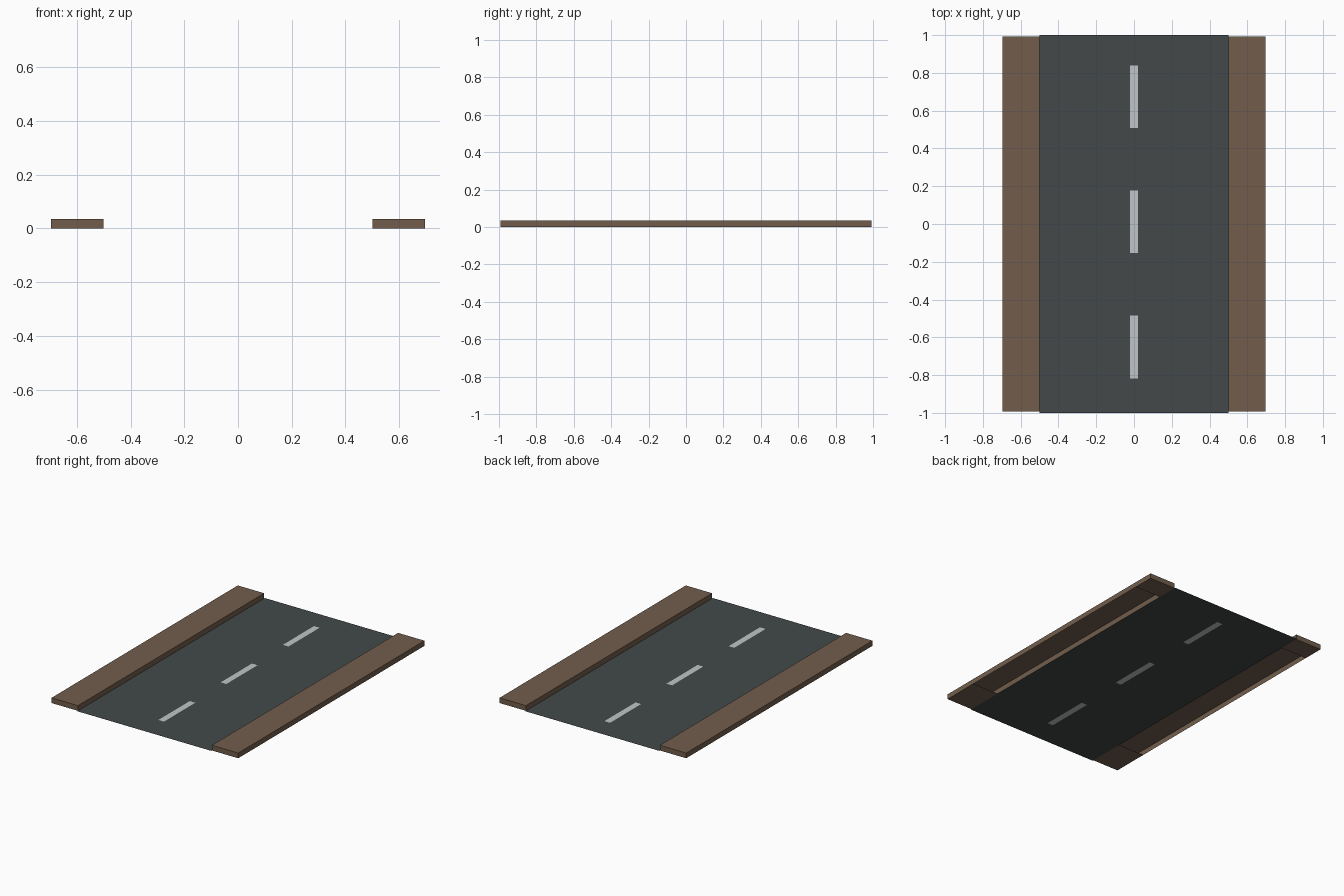
import bpy, bmesh

if "Cube" in bpy.data.objects:
    bpy.data.objects.remove(bpy.data.objects["Cube"])

def material(name, rgb):
    m = bpy.data.materials.new(name)
    m.diffuse_color = (*rgb, 1)
    m.use_nodes = True
    m.node_tree.nodes["Principled BSDF"].inputs["Base Color"].default_value = m.diffuse_color
    return m

ASPHALT = material("dark asphalt", (0.056, 0.066, 0.066))
PAINT = material("white paint", (0.53, 0.56, 0.57))
BROWN = material("brown pavement", (0.168, 0.111, 0.073))

def make_object(name, bm, mats):
    me = bpy.data.meshes.new(name)
    bm.to_mesh(me)
    bm.free()
    for m in mats:
        me.materials.append(m)
    ob = bpy.data.objects.new(name, me)
    bpy.context.collection.objects.link(ob)
    return ob

# Road: flat sheet gridded so the lane dashes are cut faces
xs = [-0.5, -0.021, 0.021, 0.5]
ys = [-1, -0.819, -0.485, -0.154, 0.178, 0.508, 0.84, 1]
bm = bmesh.new()
grid = [[bm.verts.new((x, y, 0)) for y in ys] for x in xs]
for i in range(len(xs) - 1):
    for j in range(len(ys) - 1):
        f = bm.faces.new((grid[i][j], grid[i + 1][j], grid[i + 1][j + 1], grid[i][j + 1]))
        f.material_index = int(i == 1 and j % 2 == 1)
make_object("road", bm, [ASPHALT, PAINT])

# Pavements: raised slabs, hollow below with the underside open in the middle
def pavement(name, side):
    bm = bmesh.new()
    bmesh.ops.create_cube(bm, size=1)
    for v in bm.verts:
        v.co = (side * 0.5985 + v.co.x * 0.197, v.co.y * 1.986, (v.co.z + 0.5) * 0.035)
    for y in (-0.74, 0.85):
        bmesh.ops.bisect_plane(bm, geom=bm.verts[:] + bm.edges[:] + bm.faces[:],
                               plane_co=(0, y, 0), plane_no=(0, 1, 0))
    bm.normal_update()
    opening = [f for f in bm.faces
               if f.normal.z < -0.9 and abs(f.calc_center_median().y) < 0.3]
    bmesh.ops.delete(bm, geom=opening, context='FACES_ONLY')
    make_object(name, bm, [BROWN])

pavement("left_pavement", -1)
pavement("right_pavement", 1)
